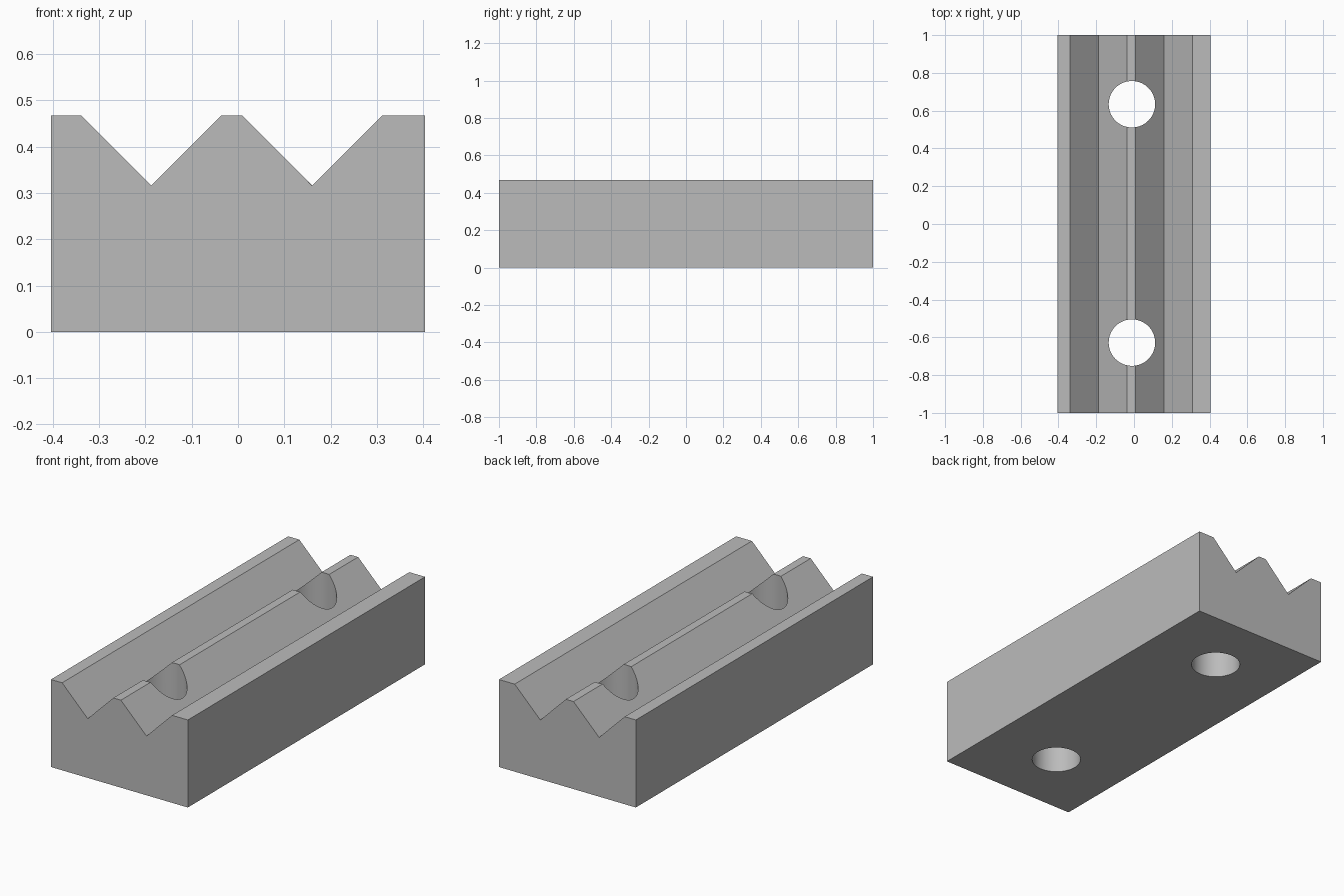
import bpy, bmesh, math

cube = bpy.data.objects.get("Cube")
if cube:
    bpy.data.objects.remove(cube, do_unlink=True)

HALF_W, HEIGHT, HALF_L = 0.404, 0.467, 1.0
GROOVE_Z, GROOVE_HALF = 0.316, 0.151
GROOVES = (-0.187, 0.16)
HOLE_X, HOLE_R = -0.011, 0.123
HOLE_YS = (-0.628, 0.634)

# Single grey finish
grey = bpy.data.materials.new("plain grey")
grey.use_nodes = True
color = (0.5, 0.5, 0.5, 1)
grey.diffuse_color = color
grey.node_tree.nodes["Principled BSDF"].inputs["Base Color"].default_value = color

# Block with two V grooves, extruded along its length
profile = [(HALF_W, 0), (HALF_W, HEIGHT)]
for x in reversed(GROOVES):
    profile += [(x + GROOVE_HALF, HEIGHT), (x, GROOVE_Z), (x - GROOVE_HALF, HEIGHT)]
profile += [(-HALF_W, HEIGHT), (-HALF_W, 0)]

bm = bmesh.new()
end = bm.faces.new([bm.verts.new((x, -HALF_L, z)) for x, z in profile])
extruded = bmesh.ops.extrude_face_region(bm, geom=[end], use_keep_orig=True)
moved = [v for v in extruded["geom"] if isinstance(v, bmesh.types.BMVert)]
bmesh.ops.translate(bm, vec=(0, 2 * HALF_L, 0), verts=moved)
bmesh.ops.recalc_face_normals(bm, faces=bm.faces)
mesh = bpy.data.meshes.new("grooved_block")
bm.to_mesh(mesh)
bm.free()
mesh.materials.append(grey)
block = bpy.data.objects.new("grooved_block", mesh)
bpy.context.collection.objects.link(block)

# Two round through holes
for y in HOLE_YS:
    bpy.ops.mesh.primitive_cylinder_add(vertices=64, radius=HOLE_R, depth=1,
                                        location=(HOLE_X, y, HEIGHT / 2))
    cutter = bpy.context.object
    cutter.name = "hole_cutter"
    cutter.hide_render = True
    cutter.data.materials.append(grey)
    cut = block.modifiers.new("hole", "BOOLEAN")
    cut.operation, cut.solver, cut.object = "DIFFERENCE", "EXACT", cutter
    bpy.ops.object.select_all(action="DESELECT")
    block.select_set(True)
    bpy.context.view_layer.objects.active = block
    bpy.ops.object.modifier_apply(modifier=cut.name)
    bpy.data.objects.remove(cutter, do_unlink=True)

# Smooth hole walls, crisp edges elsewhere
bpy.ops.object.shade_smooth_by_angle(angle=math.radians(25))
